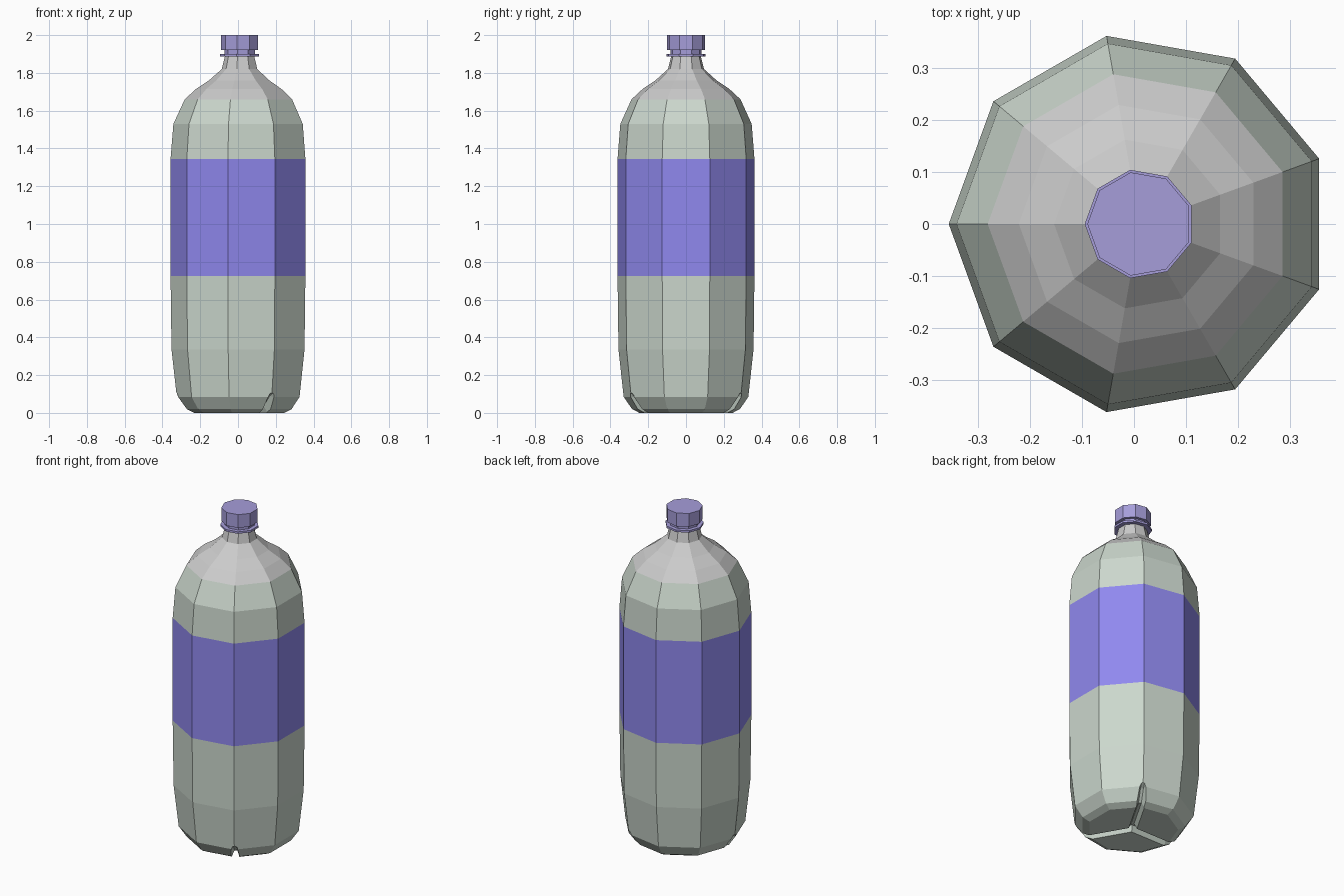
import bpy, bmesh, math

if "Cube" in bpy.data.objects:
    bpy.data.objects.remove(bpy.data.objects["Cube"])

SIDES, CX = 9, 0.011


def material(name, rgb):
    m = bpy.data.materials.new(name)
    m.diffuse_color = (*rgb, 1)
    m.use_nodes = True
    m.node_tree.nodes["Principled BSDF"].inputs["Base Color"].default_value = m.diffuse_color
    return m


def make_object(name, bm, mat=None):
    bmesh.ops.recalc_face_normals(bm, faces=bm.faces)
    me = bpy.data.meshes.new(name)
    bm.to_mesh(me)
    bm.free()
    ob = bpy.data.objects.new(name, me)
    bpy.context.collection.objects.link(ob)
    if mat:
        me.materials.append(mat)
    return ob


def skin(bm, rings):
    for a, b in zip(rings, rings[1:]):
        n = len(a)
        for i in range(n):
            bm.faces.new((a[i], a[(i + 1) % n], b[(i + 1) % n], b[i]))


def lathe(name, profile, mat=None, bottom=False, top=False):
    """Nine-sided revolved profile of (radius, z), optionally capped."""
    bm = bmesh.new()
    angles = [math.pi + math.tau * i / SIDES for i in range(SIDES)]
    rings = [[bm.verts.new((CX + r * math.cos(a), r * math.sin(a), z)) for a in angles]
             for r, z in profile]
    skin(bm, rings)
    if bottom:
        bm.faces.new(rings[0])
    if top:
        bm.faces.new(rings[-1])
    return make_object(name, bm, mat)


def groove_cutter(name, angle, mat):
    """V-shaped wedge following the base profile outwards from the centre."""
    # radius, z of the groove bottom, then radius, z of its outer edge
    stations = [(-0.01, 0.035, -0.01, -0.03), (0.235, 0.035, 0.27, -0.03),
                (0.3, 0.09, 0.375, 0.07), (0.335, 0.105, 0.38, 0.105)]
    c, s = math.cos(angle), math.sin(angle)
    bm = bmesh.new()
    rings = []
    for ri, zi, ro, zo in stations:
        pts = [(ri, -0.008, zi), (ri, 0.008, zi), (ro, 0.035, zo), (ro, -0.035, zo)]
        rings.append([bm.verts.new((CX + r * c - w * s, r * s + w * c, z)) for r, w, z in pts])
    skin(bm, rings)
    bm.faces.new(rings[0])
    bm.faces.new(rings[-1])
    ob = make_object(name, bm, mat)
    ob.hide_render = True
    ob.hide_viewport = True
    ob.display_type = 'WIRE'
    return ob


green = material("green_plastic", (0.60, 0.68, 0.61))
blue = material("label_blue", (0.28, 0.25, 0.86))
purple = material("cap_purple", (0.38, 0.34, 0.70))

# Lower body with three grooves in the base
lower = lathe("lower_body", [(0.25, 0.0), (0.29, 0.02), (0.335, 0.085), (0.363, 0.335), (0.368, 0.725)],
              green, bottom=True, top=True)
for k in range(3):
    cut = groove_cutter(f"groove_cutter_{k + 1}", math.radians(60 + 120 * k), green)
    mod = lower.modifiers.new("groove", 'BOOLEAN')
    mod.operation, mod.solver, mod.object = 'DIFFERENCE', 'EXACT', cut

# Label band and upper body
lathe("label", [(0.368, 0.725), (0.368, 1.345)], blue)
lathe("upper_body", [(0.368, 1.345), (0.353, 1.53), (0.293, 1.66)], green)

# Shoulder and neck
lathe("shoulder_and_neck", [(0.293, 1.66), (0.233, 1.715), (0.165, 1.76), (0.097, 1.82),
                            (0.08, 1.888), (0.08, 1.93)])

# Cap with its safety ring
lathe("neck_ring", [(0.106, 1.887), (0.106, 1.899)], purple, bottom=True, top=True)
lathe("cap_collar", [(0.083, 1.899), (0.083, 1.925)], purple)
lathe("cap", [(0.101, 1.92), (0.101, 2.0)], purple, bottom=True, top=True)
